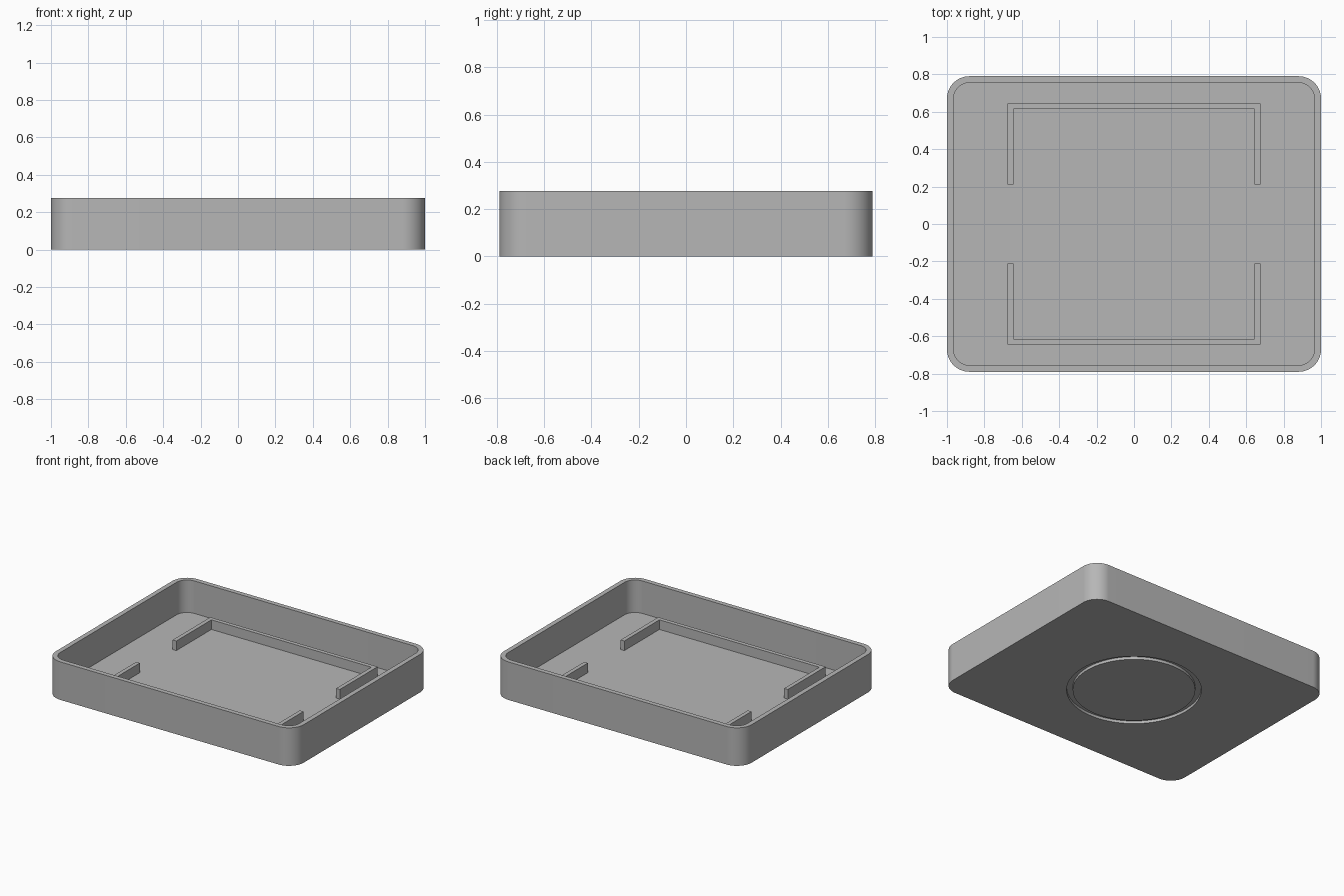
import bpy, bmesh
from math import pi, cos, sin, radians

cube = bpy.data.objects.get("Cube")
if cube:
    bpy.data.objects.remove(cube, do_unlink=True)

HALF_X, HALF_Y, HEIGHT = 1.0, 0.79, 0.277
WALL, FLOOR, RADIUS = 0.035, 0.04, 0.12
GROOVE_OUT, GROOVE_IN, GROOVE_DEPTH = 0.445, 0.405, 0.02
STEPS = 24  # points per corner

grey = bpy.data.materials.new("plain grey")
grey.use_nodes = True
colour = (0.47, 0.47, 0.47, 1)
grey.diffuse_color = colour
grey.node_tree.nodes["Principled BSDF"].inputs["Base Color"].default_value = colour


def finish(bm, name):
    bmesh.ops.recalc_face_normals(bm, faces=bm.faces[:])
    mesh = bpy.data.meshes.new(name)
    bm.to_mesh(mesh)
    bm.free()
    mesh.materials.append(grey)
    obj = bpy.data.objects.new(name, mesh)
    bpy.context.collection.objects.link(obj)
    return obj


def rounded_outline(inset, z):
    """Rounded rectangle, moved inward by inset."""
    r = RADIUS - inset
    points = []
    for k, (sx, sy) in enumerate([(1, 1), (-1, 1), (-1, -1), (1, -1)]):
        for i in range(STEPS):
            a = (k + i / (STEPS - 1)) * pi / 2
            points.append((sx * (HALF_X - RADIUS) + r * cos(a),
                           sy * (HALF_Y - RADIUS) + r * sin(a), z))
    return points


def circle_outline(r, z):
    count = 4 * STEPS
    return [(r * cos(2 * pi * (i + 0.5) / count),
             r * sin(2 * pi * (i + 0.5) / count), z) for i in range(count)]


# Tray: one skin from the inner floor, over the rim, to the grooved underside
bm = bmesh.new()
outlines = [
    rounded_outline(WALL, FLOOR), rounded_outline(WALL, HEIGHT),
    rounded_outline(0, HEIGHT), rounded_outline(0, 0),
    circle_outline(GROOVE_OUT, 0), circle_outline(GROOVE_OUT, GROOVE_DEPTH),
    circle_outline(GROOVE_IN, GROOVE_DEPTH), circle_outline(GROOVE_IN, 0),
]
loops = [[bm.verts.new(p) for p in outline] for outline in outlines]
for a, b in zip(loops, loops[1:]):
    for i in range(len(a)):
        j = (i + 1) % len(a)
        bm.faces.new((a[i], a[j], b[j], b[i]))
bm.faces.new(loops[0])
bm.faces.new(loops[-1])
tray = finish(bm, "tray")
bpy.ops.object.select_all(action='DESELECT')
tray.select_set(True)
bpy.context.view_layer.objects.active = tray
bpy.ops.object.shade_smooth_by_angle(angle=radians(30))


# Low U-shaped ridges that stand on the floor, back and front
def ridge(name, side):
    x, far, near, t = 0.675, 0.645, 0.21, 0.03
    profile = [(-x, near), (-x, far), (x, far), (x, near),
               (x - t, near), (x - t, far - t), (t - x, far - t), (t - x, near)]
    bm = bmesh.new()
    base = bm.faces.new([bm.verts.new((px, side * py, FLOOR)) for px, py in profile])
    top = bmesh.ops.extrude_face_region(bm, geom=[base])
    verts = [v for v in top["geom"] if isinstance(v, bmesh.types.BMVert)]
    bmesh.ops.translate(bm, verts=verts, vec=(0, 0, 0.07))
    if base.is_valid:
        bm.faces.remove(base)
    finish(bm, name)


ridge("back_ridge", 1)
ridge("front_ridge", -1)
